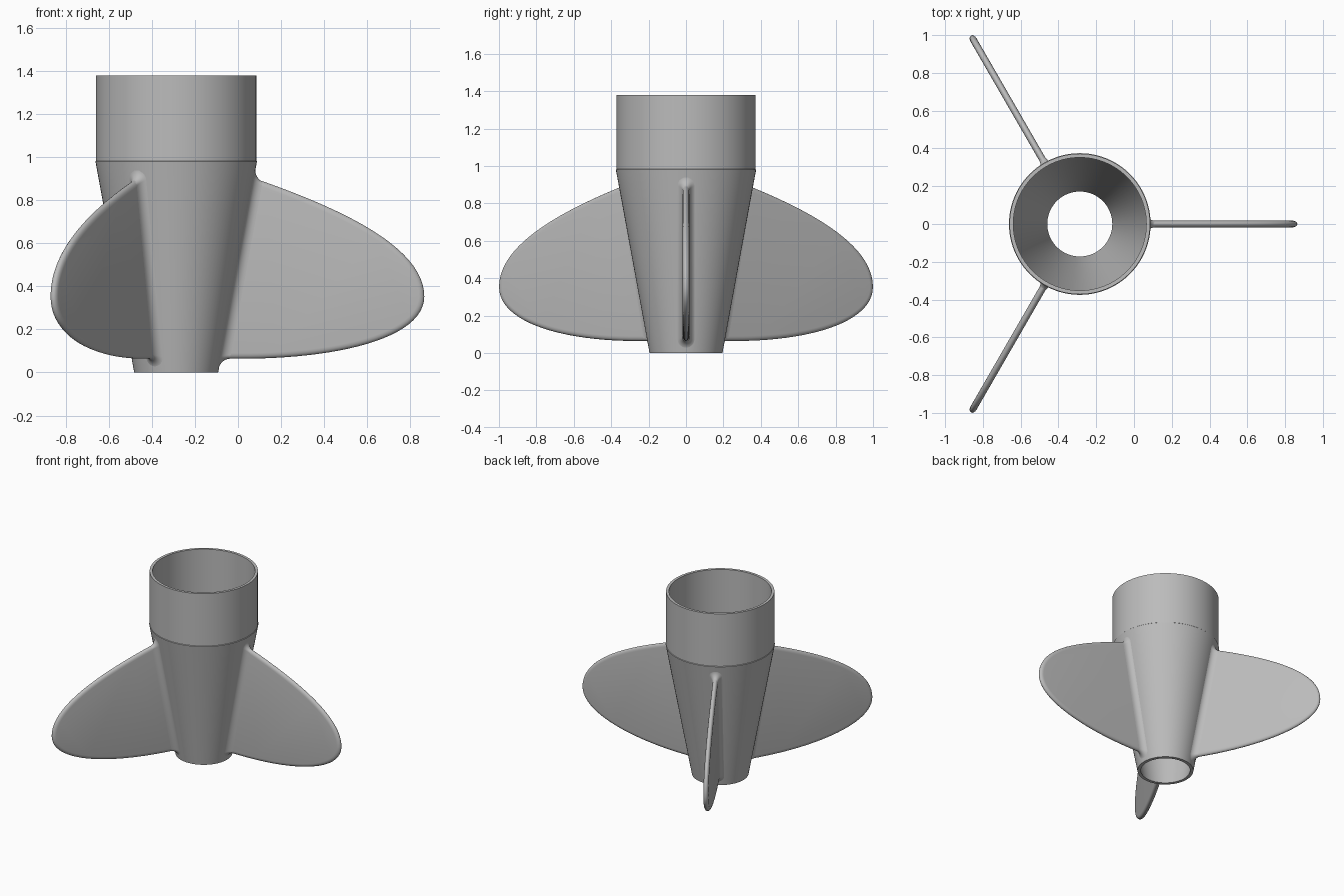
import bpy, bmesh, math
from mathutils import Vector

cube = bpy.data.objects.get("Cube")
if cube:
    bpy.data.objects.remove(cube, do_unlink=True)

AXIS_X = -0.287
R_BASE, R_TOP, SHOULDER, HEIGHT = 0.195, 0.375, 0.98, 1.38
WALL = 0.023
HALF = 0.018      # half thickness of a fin
FILLET = 0.045    # root fillet radius

grey = bpy.data.materials.new("mid grey")
grey.use_nodes = True
GREY = (0.5, 0.5, 0.5, 1)
grey.diffuse_color = GREY
grey.node_tree.nodes["Principled BSDF"].inputs["Base Color"].default_value = GREY


def cone_radius(z):
    return R_BASE + (R_TOP - R_BASE) * z / SHOULDER


def loft(name, rings, closed=False, caps=False, angle=30, turn=0):
    """Join equal-length rings of points with quads."""
    bm = bmesh.new()
    rows = [[bm.verts.new(p) for p in ring] for ring in rings]
    n = len(rows[0])
    for k in range(len(rows) if closed else len(rows) - 1):
        a, b = rows[k], rows[(k + 1) % len(rows)]
        for i in range(n):
            j = (i + 1) % n
            bm.faces.new((a[i], a[j], b[j], b[i]))
    if caps:
        bm.faces.new(rows[0])
        bm.faces.new(rows[-1])
    bmesh.ops.recalc_face_normals(bm, faces=bm.faces)
    mesh = bpy.data.meshes.new(name)
    bm.to_mesh(mesh)
    bm.free()
    mesh.materials.append(grey)
    obj = bpy.data.objects.new(name, mesh)
    bpy.context.collection.objects.link(obj)
    obj.location.x = AXIS_X
    obj.rotation_euler.z = turn
    bpy.ops.object.select_all(action="DESELECT")
    obj.select_set(True)
    bpy.context.view_layer.objects.active = obj
    bpy.ops.object.shade_smooth_by_angle(angle=math.radians(angle))
    return obj


def circle(r, z, n=96):
    return [(r * math.cos(2 * math.pi * i / n), r * math.sin(2 * math.pi * i / n), z)
            for i in range(n)]


def bezier(a, b, c, d, n=24):
    a, b, c, d = map(Vector, (a, b, c, d))
    return [a * (1 - t) ** 3 + b * 3 * t * (1 - t) ** 2 + c * 3 * t * t * (1 - t) + d * t ** 3
            for t in (i / n for i in range(n + 1))]


# Hollow body: tapered lower tube and straight collar
loft("tapered_tube_with_collar", [circle(r, z) for r, z in (
    (R_BASE, 0), (R_TOP, SHOULDER), (R_TOP - 0.003, SHOULDER + 0.003),
    (R_TOP - 0.003, HEIGHT), (R_TOP - WALL, HEIGHT),
    (R_TOP - WALL, SHOULDER), (R_BASE - WALL, 0))], closed=True, angle=8)

# Fin outline as (radius, height), running from the upper root round the tip
TIP = (1.152, 0.353)
outline = [Vector((0.35, 0.907))]
outline += bezier((0.387, 0.893), (0.737, 0.77), (1.152, 0.59), TIP)
outline += bezier(TIP, (1.152, 0.155), (0.737, 0.062), (0.287, 0.064))[1:]
outline.append(Vector((0.197, 0.064)))


def inset(points, amount):
    result = []
    for i, p in enumerate(points):
        t = (points[min(i + 1, len(points) - 1)] - points[max(i - 1, 0)]).normalized()
        result.append(p + Vector((t.y, -t.x)) * amount)
    return result


fin_rings = []
for k in range(9):
    a = math.pi * (k / 8 - 0.5)
    ring = inset(outline, 0.026 * (1 - math.cos(a)))
    fin_rings.append([(p.x, HALF * math.sin(a), p.y) for p in ring])


# Fillet skirt that hugs the cone and blends into the fin
def skirt_ring(d):
    flare = FILLET - math.sqrt(max(0, FILLET ** 2 - (FILLET - d) ** 2))
    h = HALF + flare * 0.75
    low, high = 0.064 - flare, 0.903 - 0.4 * d + flare
    ring = []
    for centre, start in ((high - h, 0), (low + h, math.pi)):
        for i in range(13):
            a = start + math.pi * i / 12
            y, z = h * math.cos(a), centre + h * math.sin(a)
            r = cone_radius(z) + d - 0.001
            ring.append((math.sqrt(r * r - y * y), y, z))
    return ring


skirt_rings = [skirt_ring(FILLET * (1 - math.cos(math.pi / 2 * k / 8))) for k in range(9)]

# Three fins evenly spaced round the body
for label, degrees in (("left", 0), ("back", 120), ("front", 240)):
    turn = math.radians(degrees)
    loft(label + "_fin", fin_rings, caps=True, angle=40, turn=turn)
    loft(label + "_fin_fillet", skirt_rings, angle=60, turn=turn)
